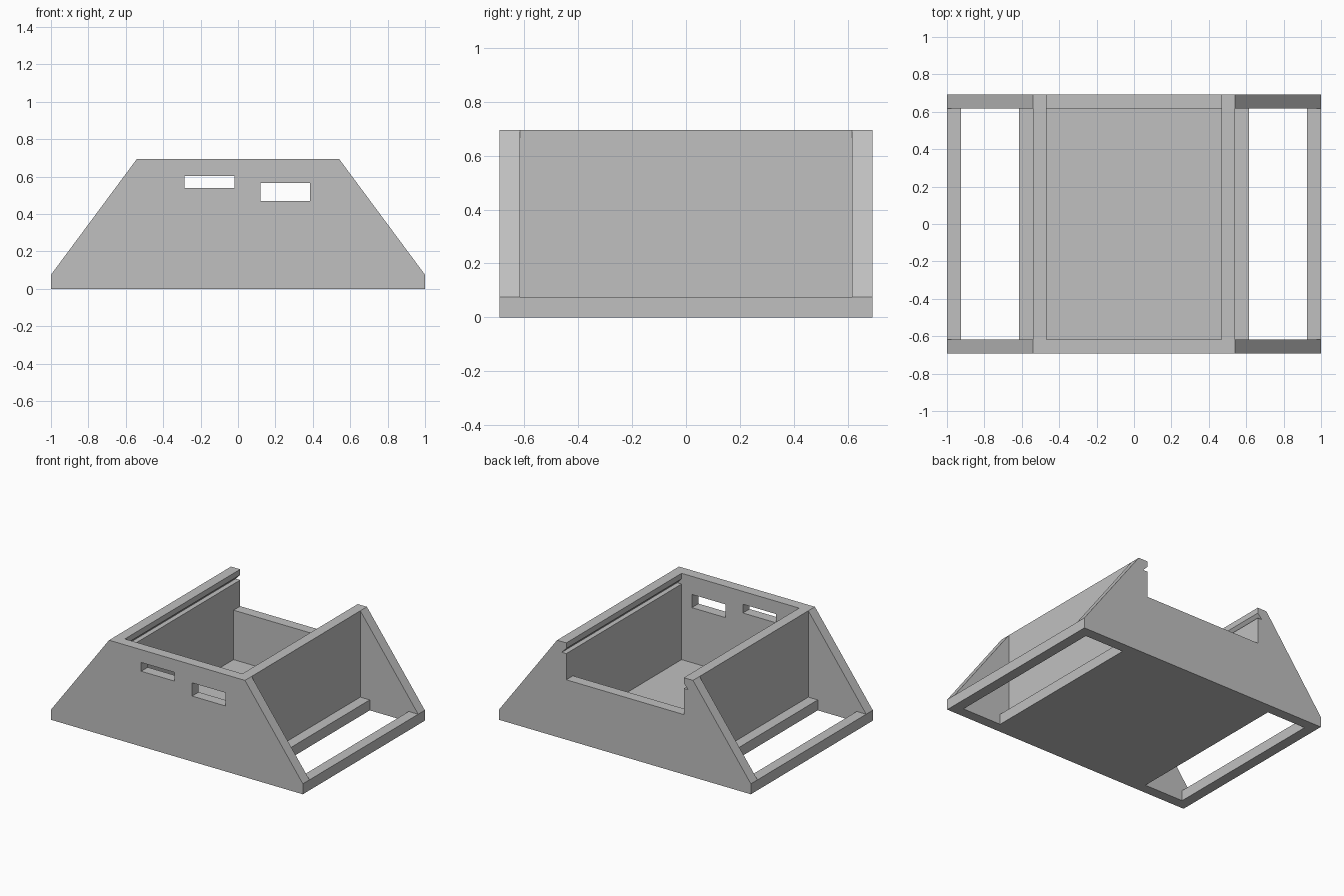
import bpy
import bmesh

old = bpy.data.objects.get("Cube")
if old:
    bpy.data.objects.remove(old, do_unlink=True)

# Main dimensions
HALF_LEN, HALF_DEPTH, HEIGHT = 1.0, 0.692, 0.695
T = 0.075                      # thickness of every panel
INNER_Y = HALF_DEPTH - T
WALL_OUT, WALL_IN = 0.54, 0.467
NOTCH_Z = 0.43                 # top of the lowered back panel
GROOVE_LOW, GROOVE_HIGH, GROOVE_X = 0.618, 0.655, 0.502

grey = bpy.data.materials.new("plain grey")
grey.use_nodes = True
colour = (0.53, 0.53, 0.53, 1)
grey.diffuse_color = colour
grey.node_tree.nodes["Principled BSDF"].inputs["Base Color"].default_value = colour


def extrude_profile(name, profile, y0, y1):
    """Extrude an (x, z) outline along y into a closed solid."""
    bm = bmesh.new()
    face = bm.faces.new([bm.verts.new((x, y0, z)) for x, z in profile])
    new = bmesh.ops.extrude_face_region(bm, geom=[face])["geom"]
    verts = [g for g in new if isinstance(g, bmesh.types.BMVert)]
    bmesh.ops.translate(bm, verts=verts, vec=(0, y1 - y0, 0))
    bmesh.ops.recalc_face_normals(bm, faces=bm.faces)
    mesh = bpy.data.meshes.new(name)
    bm.to_mesh(mesh)
    bm.free()
    mesh.materials.append(grey)
    obj = bpy.data.objects.new(name, mesh)
    bpy.context.collection.objects.link(obj)
    return obj


def rect(x0, x1, z0, z1):
    return [(x0, z0), (x1, z0), (x1, z1), (x0, z1)]


def mirrored(points):
    return [(-x, z) for x, z in reversed(points)]


def cut(target, cutter):
    mod = target.modifiers.new("opening", "BOOLEAN")
    mod.operation = "DIFFERENCE"
    mod.solver = "EXACT"
    mod.object = cutter
    bpy.context.view_layer.objects.active = target
    bpy.ops.object.modifier_apply(modifier=mod.name)
    bpy.data.objects.remove(cutter, do_unlink=True)


# Half outlines: sloping outer edge, and inner edge with the lid groove
slope = [(HALF_LEN, 0), (HALF_LEN, T), (WALL_OUT, HEIGHT)]
groove = [(WALL_IN, HEIGHT), (WALL_IN, GROOVE_HIGH),
          (GROOVE_X, GROOVE_LOW), (WALL_IN, GROOVE_LOW)]

# Front panel with two rectangular openings
front = extrude_profile("front_panel", slope + mirrored(slope), -HALF_DEPTH, -INNER_Y)
for opening in (rect(-0.285, -0.02, 0.54, 0.603), rect(0.12, 0.385, 0.47, 0.565)):
    cut(front, extrude_profile("opening_cutter", opening, -HALF_DEPTH - 0.1, -INNER_Y + 0.1))

# Back panel, lowered in the middle so the lid can slide in
half_back = slope + groove + [(WALL_IN, NOTCH_Z)]
extrude_profile("back_panel", half_back + mirrored(half_back), INNER_Y, HALF_DEPTH)

# Floor of the box
floor_edge = WALL_OUT + T
extrude_profile("floor", rect(-floor_edge, floor_edge, 0, T), -INNER_Y, INNER_Y)

# Grooved side walls and outer base rails
wall = [(WALL_OUT, T), (WALL_OUT, HEIGHT)] + groove + [(WALL_IN, T)]
rail = rect(HALF_LEN - T, HALF_LEN, 0, T)
for side, shape in (("left", list), ("right", mirrored)):
    extrude_profile(side + "_wall", shape(wall), -INNER_Y, INNER_Y)
    extrude_profile(side + "_base_rail", shape(rail), -INNER_Y, INNER_Y)
